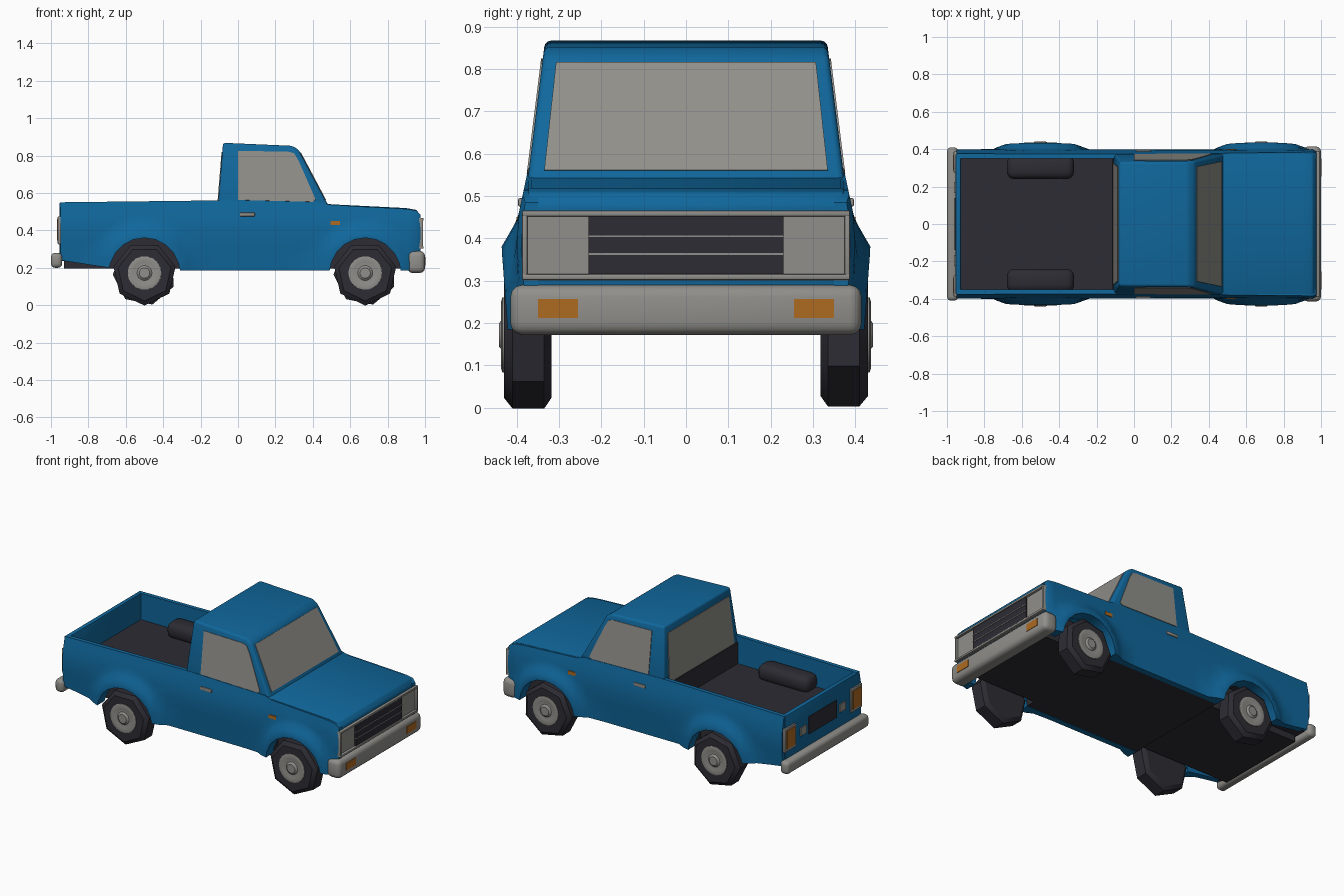
import bpy, bmesh, math
from mathutils import Vector

if "Cube" in bpy.data.objects:
    bpy.data.objects.remove(bpy.data.objects["Cube"])


def material(name, rgb):
    m = bpy.data.materials.new(name)
    m.diffuse_color = (*rgb, 1)
    m.use_nodes = True
    m.node_tree.nodes["Principled BSDF"].inputs["Base Color"].default_value = m.diffuse_color
    return m


BLUE = material("blue_paint", (0.005, 0.135, 0.33))
GRAY = material("warm_gray", (0.28, 0.275, 0.255))
DARK = material("dark_rubber", (0.026, 0.025, 0.034))
ORANGE = material("amber_lamp", (0.42, 0.145, 0.015))


def loft(name, rings, mat, bevel=0, segments=2):
    """Closed solid through equal-length rings, capped at both ends."""
    bm = bmesh.new()
    vs = [[bm.verts.new(p) for p in r] for r in rings]
    n = len(rings[0])
    for a, b in zip(vs, vs[1:]):
        for i in range(n):
            bm.faces.new((a[i], a[(i + 1) % n], b[(i + 1) % n], b[i]))
    bm.faces.new(vs[0])
    bm.faces.new(vs[-1])
    bmesh.ops.recalc_face_normals(bm, faces=bm.faces)
    if bevel:
        edges = [e for e in bm.edges if e.calc_face_angle(0) > 0.4]
        bmesh.ops.bevel(bm, geom=edges, offset=bevel, segments=segments,
                        profile=0.5, affect='EDGES', clamp_overlap=True)
    me = bpy.data.meshes.new(name)
    bm.to_mesh(me)
    bm.free()
    me.materials.append(mat)
    ob = bpy.data.objects.new(name, me)
    bpy.context.collection.objects.link(ob)
    return ob


def box(name, x, y, z, mat, bevel=0, segments=2):
    ring = lambda zz: [(x[0], y[0], zz), (x[1], y[0], zz), (x[1], y[1], zz), (x[0], y[1], zz)]
    return loft(name, [ring(z[0]), ring(z[1])], mat, bevel, segments)


def plate(name, pts, mat, half=0.004):
    """Thin plate centred on the surface its corner points lie on."""
    p = [Vector(q) for q in pts]
    n = (p[1] - p[0]).cross(p[2] - p[0]).normalized() * half
    return loft(name, [[q - n for q in p], [q + n for q in p]], mat)


def table(t, x):
    if x <= t[0][0]:
        return t[0][1]
    for (a, u), (b, v) in zip(t, t[1:]):
        if x <= b:
            return u + (v - u) * (x - a) / (b - a)
    return t[-1][1]


WHEELS = (-0.50, 0.68)
AXLE, ARCH = 0.17, 0.19
TOP = [(-0.95, 0.55), (-0.11, 0.56), (0.45, 0.55), (0.5, 0.535), (0.9, 0.515), (0.955, 0.505), (0.975, 0.485)]
BOTTOM = [(-0.95, 0.24), (-0.69, 0.2), (-0.3, 0.185), (0.975, 0.185)]
WIDTH = [(0.18, 0.385), (0.38, 0.40), (0.46, 0.395), (0.56, 0.374)]


def low(x):
    z = table(BOTTOM, x)
    for c in WHEELS:
        if abs(x - c) < ARCH:
            z = max(z, AXLE + math.sqrt(ARCH ** 2 - (x - c) ** 2))
    return z


def body_y(x, z):
    d = min(math.hypot(x - c, z - AXLE) for c in WHEELS)
    flare = 0.036 * max(0, min(1, (0.28 - d) / 0.07))
    return table(WIDTH, z) + flare - (0.01 if x > 0.96 else 0)


def cab_y(z):
    return 0.379 - (z - 0.5) * 0.125


# body sides with flared wheel arches
stations = [-0.95, -0.85, -0.77, -0.73, -0.27, -0.22, -0.11, 0.1, 0.3, 0.41, 0.45, 0.91, 0.955, 0.975]
stations += [c + ARCH * math.cos(k * math.pi / 10) for c in WHEELS for k in range(11)]
stations.sort()
for s, side in ((-1, "right"), (1, "left")):
    rings = []
    for x in stations:
        a, b = low(x), table(TOP, x)
        zs = [a + (b - a) * i / 8 for i in range(9)]
        rings.append([(x, s * body_y(x, z), z) for z in zs] + [(x, s * 0.35, b), (x, s * 0.35, a)])
    loft(side + "_body_side", rings, BLUE)

# hood and nose
hood = [(0.40, 0.37), (0.40, 0.557), (0.50, 0.539), (0.90, 0.519), (0.955, 0.509),
        (0.975, 0.48), (0.97, 0.2), (0.90, 0.2), (0.88, 0.37)]
loft("hood", [[(x, y, z) for x, z in hood] for y in (-0.374, 0.374)], BLUE, 0.008)

# cab
cab = [(-0.11, 0.5), (-0.08, 0.868), (0.29, 0.852), (0.325, 0.83), (0.50, 0.5)]
loft("cab", [[(x, s * cab_y(z), z) for x, z in cab] for s in (-1, 1)], BLUE, 0.014, 3)

# windows
wx = lambda z: 0.325 + (0.83 - z) * 0.53
bx = lambda z: -0.11 + (z - 0.5) * 0.0815
plate("windshield", [(wx(z), y, z) for y, z in
                     ((-0.335, 0.56), (0.335, 0.56), (0.307, 0.815), (-0.307, 0.815))], GRAY)
plate("rear_window", [(bx(z), y, z) for y, z in
                      ((-0.325, 0.52), (0.325, 0.52), (0.305, 0.82), (-0.305, 0.82))], GRAY)
side_window = [(0, 0.562), (0.40, 0.552), (0.415, 0.565), (0.325, 0.77), (0.30, 0.812), (0.27, 0.82), (0, 0.825)]
for s, side in ((-1, "right"), (1, "left")):
    plate(side + "_window", [(x, s * cab_y(z), z) for x, z in side_window], GRAY)

# load bed and underbody
box("tailgate", (-0.955, -0.925), (-0.375, 0.375), (0.24, 0.55), BLUE, 0.008)
box("bed_floor", (-0.93, -0.09), (-0.36, 0.36), (0.36, 0.385), DARK)
box("bed_front_wall", (-0.118, -0.09), (-0.355, 0.355), (0.2, 0.52), DARK)
box("underbody", (-0.93, 0.92), (-0.30, 0.30), (0.195, 0.365), DARK)
box("middle_underbody", (-0.31, 0.49), (-0.37, 0.37), (0.188, 0.3), DARK)
box("rear_underbody", (-0.94, -0.70), (-0.37, 0.37), (0.235, 0.3), DARK)

# bumpers
box("front_bumper", (0.905, 1.0), (-0.415, 0.415), (0.172, 0.29), GRAY, 0.028, 3)
box("rear_bumper", (-1.0, -0.94), (-0.41, 0.41), (0.2, 0.28), GRAY, 0.022, 3)

# grille panel with raised rim, recessed lamps and slats
box("grille_panel", (0.95, 0.977), (-0.385, 0.385), (0.30, 0.465), GRAY)
for z in (0.302, 0.452):
    box("grille_rim", (0.96, 0.992), (-0.388, 0.388), (z, z + 0.014), GRAY, 0.004)
box("grille", (0.977, 0.986), (-0.23, 0.23), (0.314, 0.452), DARK)
for z in (0.363, 0.405):
    box("grille_slat", (0.98, 0.989), (-0.23, 0.23), (z - 0.002, z + 0.002), GRAY)

# tailgate centre panel
box("tailgate_panel", (-0.96, -0.95), (-0.14, 0.14), (0.35, 0.46), DARK)


def ring(cx, y, cz, r, n, phase):
    return [(cx + r * math.cos(phase + 2 * math.pi * i / n), y,
             cz + r * math.sin(phase + 2 * math.pi * i / n)) for i in range(n)]


# everything repeated on both sides
for s, side in ((-1, "right"), (1, "left")):
    def ys(a, b):
        return tuple(sorted((s * a, s * b)))
    box(side + "_wheel_well", (-0.68, -0.32), ys(0.24, 0.365), (0.37, 0.475), DARK, 0.04, 3)
    box(side + "_headlight_rim", (0.96, 0.99), ys(0.374, 0.388), (0.302, 0.465), GRAY, 0.004)
    box(side + "_turn_signal", (0.99, 1.003), ys(0.255, 0.35), (0.212, 0.257), ORANGE)
    box(side + "_tail_light_frame", (-0.964, -0.94), ys(0.275, 0.388), (0.325, 0.475), GRAY, 0.005)
    box(side + "_tail_light", (-0.968, -0.96), ys(0.29, 0.37), (0.345, 0.46), ORANGE)
    box(side + "_reverse_light", (-0.962, -0.952), ys(0.165, 0.225), (0.37, 0.42), GRAY)
    my = body_y(0.52, 0.44)
    box(side + "_side_marker", (0.495, 0.545), ys(my - 0.01, my + 0.004), (0.428, 0.45), ORANGE)
    hy = body_y(0.05, 0.485)
    box(side + "_door_handle", (0.01, 0.09), ys(hy - 0.01, hy + 0.007), (0.475, 0.495), GRAY, 0.004)
    # chunky seven-sided tires with round hubs
    for cx, end in zip(WHEELS, ("rear", "front")):
        ph = -math.pi / 2 + (0.25 if s > 0 else 0)
        tire = ((0.318, 0.145), (0.335, 0.17), (0.41, 0.17), (0.43, 0.145))
        loft(f"{end}_{side}_tire", [ring(cx, s * y, 0.168, r, 7, ph) for y, r in tire], DARK)
        hub = ((0.40, 0.092), (0.434, 0.09), (0.437, 0.08), (0.432, 0.06), (0.432, 0.04), (0.442, 0.028))
        loft(f"{end}_{side}_hub", [ring(cx, s * y, 0.172, r, 18, 0) for y, r in hub], GRAY)

# smooth shading with crisp edges
for ob in bpy.context.scene.objects:
    ob.select_set(True)
    bpy.context.view_layer.objects.active = ob
bpy.ops.object.shade_smooth_by_angle(angle=math.radians(35))
